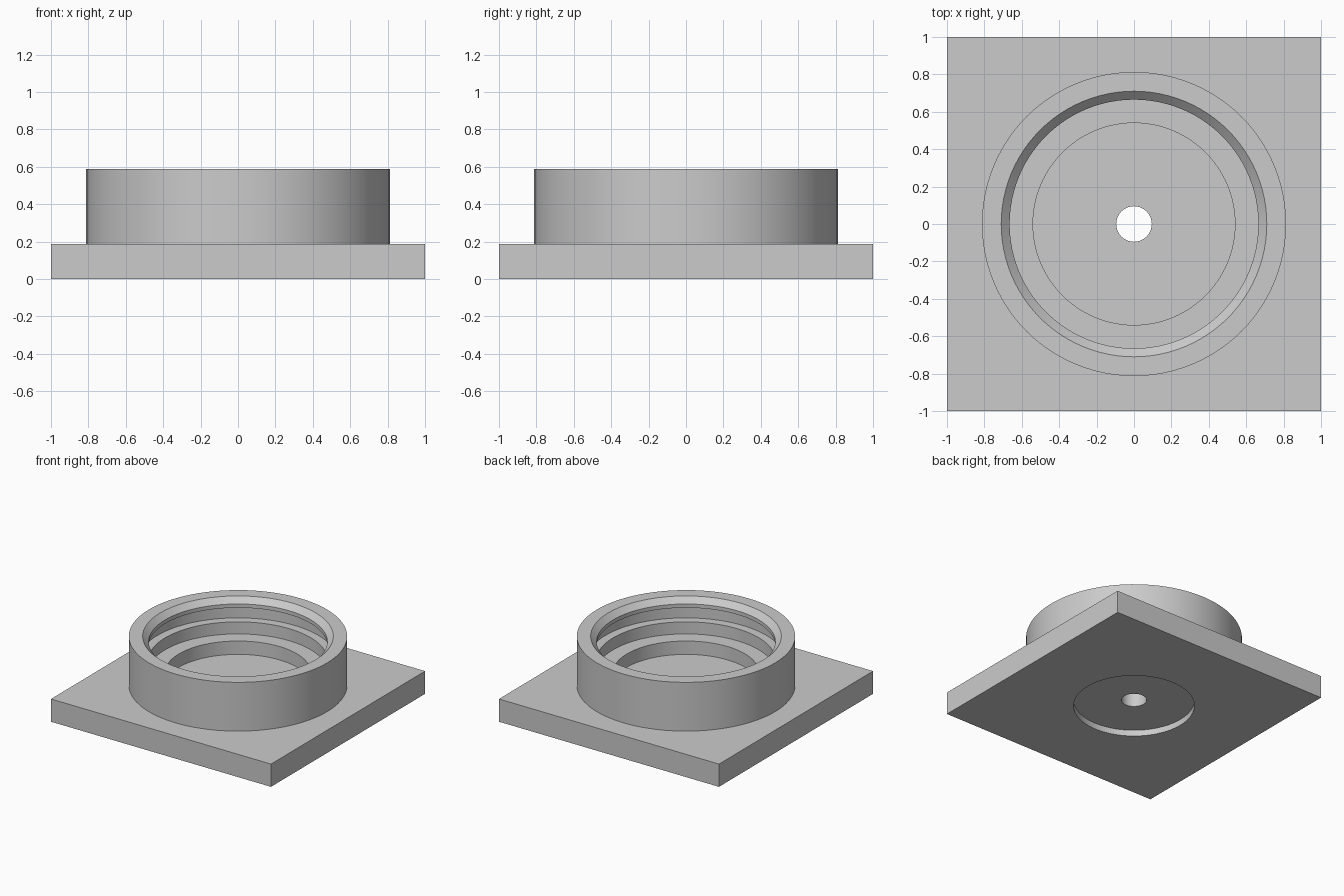
import bpy
import bmesh
from math import cos, sin, tau, radians

SEGMENTS = 96
PLATE_TOP = 0.187
RIM_TOP = 0.588

old = bpy.data.objects.get("Cube")
if old:
    bpy.data.objects.remove(old, do_unlink=True)

grey = bpy.data.materials.new("plain grey")
grey.use_nodes = True
grey.diffuse_color = (0.6, 0.6, 0.6, 1)
grey.node_tree.nodes["Principled BSDF"].inputs["Base Color"].default_value = (0.6, 0.6, 0.6, 1)


def add_object(name, bm):
    bmesh.ops.recalc_face_normals(bm, faces=bm.faces)
    mesh = bpy.data.meshes.new(name)
    bm.to_mesh(mesh)
    bm.free()
    mesh.materials.append(grey)
    obj = bpy.data.objects.new(name, mesh)
    bpy.context.collection.objects.link(obj)
    return obj


def smooth(obj):
    bpy.ops.object.select_all(action="DESELECT")
    obj.select_set(True)
    bpy.context.view_layer.objects.active = obj
    bpy.ops.object.shade_smooth_by_angle(angle=radians(30))


def revolve(name, profile):
    """Turn a closed (radius, height) outline around the z axis."""
    bm = bmesh.new()
    rings = []
    for i in range(SEGMENTS):
        a = tau * i / SEGMENTS
        rings.append([bm.verts.new((r * cos(a), r * sin(a), z)) for r, z in profile])
    for i, ring in enumerate(rings):
        after = rings[(i + 1) % SEGMENTS]
        for j in range(len(profile)):
            k = (j + 1) % len(profile)
            bm.faces.new((ring[j], after[j], after[k], ring[k]))
    return add_object(name, bm)


def cut_round(target, radius, bottom, top):
    """Cut a round hole or recess along the z axis."""
    bm = bmesh.new()
    bmesh.ops.create_cone(bm, cap_ends=True, segments=SEGMENTS,
                          radius1=radius, radius2=radius, depth=top - bottom)
    bmesh.ops.translate(bm, verts=bm.verts, vec=(0, 0, (top + bottom) / 2))
    cutter = add_object("round_cutter", bm)
    cutter.hide_render = True
    mod = target.modifiers.new("round cut", "BOOLEAN")
    mod.operation = "DIFFERENCE"
    mod.solver = "EXACT"
    mod.object = cutter
    bpy.context.view_layer.objects.active = target
    bpy.ops.object.modifier_apply(modifier=mod.name)
    bpy.data.objects.remove(cutter, do_unlink=True)


# Square base plate with an underside recess and a centre hole
bm = bmesh.new()
bmesh.ops.create_cube(bm, size=2)
bmesh.ops.scale(bm, verts=bm.verts, vec=(1, 1, PLATE_TOP / 2))
bmesh.ops.translate(bm, verts=bm.verts, vec=(0, 0, PLATE_TOP / 2))
plate = add_object("base_plate", bm)
cut_round(plate, 0.455, -0.1, 0.05)
cut_round(plate, 0.095, -0.1, 0.4)
smooth(plate)

# Round collar: chamfered mouth, inner groove and a stepped seat
collar = revolve("collar", [
    (0.813, PLATE_TOP), (0.813, RIM_TOP),
    (0.71, RIM_TOP), (0.665, 0.543),
    (0.665, 0.512), (0.735, 0.512),
    (0.735, 0.396), (0.665, 0.396),
    (0.665, 0.297), (0.54, 0.297),
    (0.54, PLATE_TOP),
])
smooth(collar)
